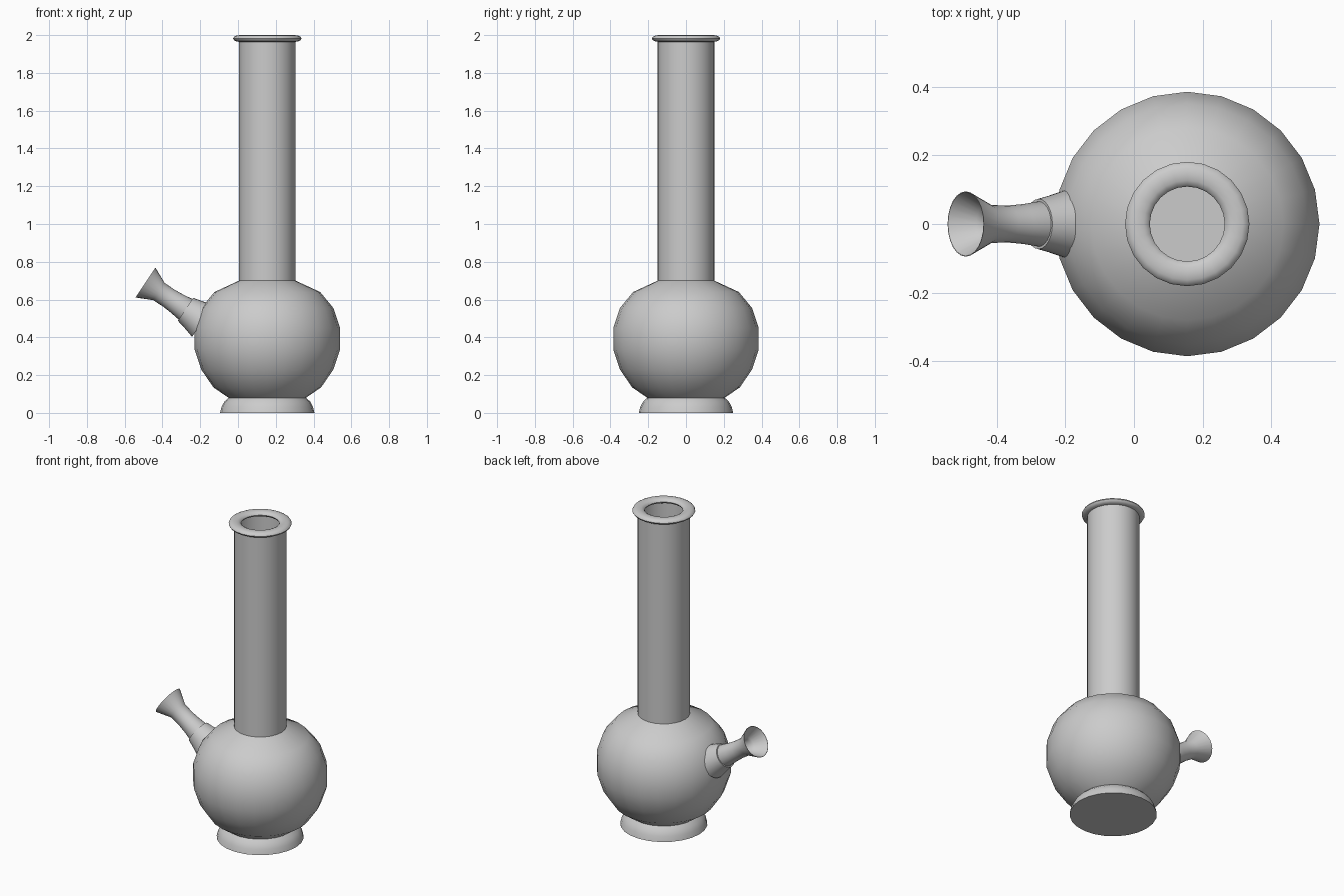
import bpy, bmesh, math
from mathutils import Matrix, Vector

if "Cube" in bpy.data.objects:
    bpy.data.objects.remove(bpy.data.objects["Cube"])

AXIS_X = 0.155
SIDES = 24


def lathe(name, profile, matrix, cap_start=False, cap_end=False, closed=False, angle=40):
    """Revolve (radius, height) points around local z, then place with matrix."""
    bm = bmesh.new()
    rings = []
    for r, h in profile:
        rings.append([bm.verts.new((r * math.cos(2 * math.pi * i / SIDES),
                                    r * math.sin(2 * math.pi * i / SIDES), h))
                      for i in range(SIDES)])
    pairs = list(zip(rings, rings[1:]))
    if closed:
        pairs.append((rings[-1], rings[0]))
    for a, b in pairs:
        for i in range(SIDES):
            j = (i + 1) % SIDES
            bm.faces.new((a[i], a[j], b[j], b[i]))
    if cap_start:
        bm.faces.new(rings[0][::-1])
    if cap_end:
        bm.faces.new(rings[-1])
    bmesh.ops.recalc_face_normals(bm, faces=bm.faces)
    bm.transform(matrix)
    mesh = bpy.data.meshes.new(name)
    bm.to_mesh(mesh)
    bm.free()
    ob = bpy.data.objects.new(name, mesh)
    bpy.context.collection.objects.link(ob)
    bpy.ops.object.select_all(action='DESELECT')
    ob.select_set(True)
    bpy.context.view_layer.objects.active = ob
    bpy.ops.object.shade_smooth_by_angle(angle=math.radians(angle))
    return ob


upright = Matrix.Translation((AXIS_X, 0, 0))

# Flared foot, closed underneath
lathe("foot", [(0.25, 0), (0.242, 0.032), (0.227, 0.06), (0.205, 0.08)],
      upright, cap_start=True)

# Round water chamber, open at both ends
lathe("round_chamber", [(0.205, 0.08), (0.285, 0.135), (0.35, 0.23), (0.385, 0.335),
                        (0.385, 0.45), (0.35, 0.555), (0.28, 0.64), (0.15, 0.70)], upright)

# Long straight neck
lathe("neck_tube", [(0.15, 0.70), (0.15, 1.98)], upright)

# Flattened ring around the mouth
lip = [(0.145 + 0.036 * math.cos(a), 1.982 + 0.018 * math.sin(a))
       for a in (2 * math.pi * k / 12 for k in range(12))]
lathe("mouth_lip", lip, upright, closed=True)

# Side stem: local z runs from the bowl rim down into the chamber
direction = Vector((0.832, 0, -0.555))
slanted = Matrix.Translation((-0.49, 0, 0.69)) @ direction.to_track_quat('Z', 'Y').to_matrix().to_4x4()

# Slanted socket on the chamber wall
lathe("stem_socket", [(0.066, 0.255), (0.073, 0.255), (0.085, 0.305), (0.102, 0.365)], slanted)

# Stem with funnel bowl and its inner bore
lathe("stem_and_bowl", [(0.042, 0.16), (0.042, 0.082), (0.052, 0.07), (0.093, 0.0),
                        (0.095, 0.0), (0.055, 0.085), (0.054, 0.15), (0.058, 0.20),
                        (0.066, 0.26), (0.066, 0.34)], slanted, cap_start=True)
